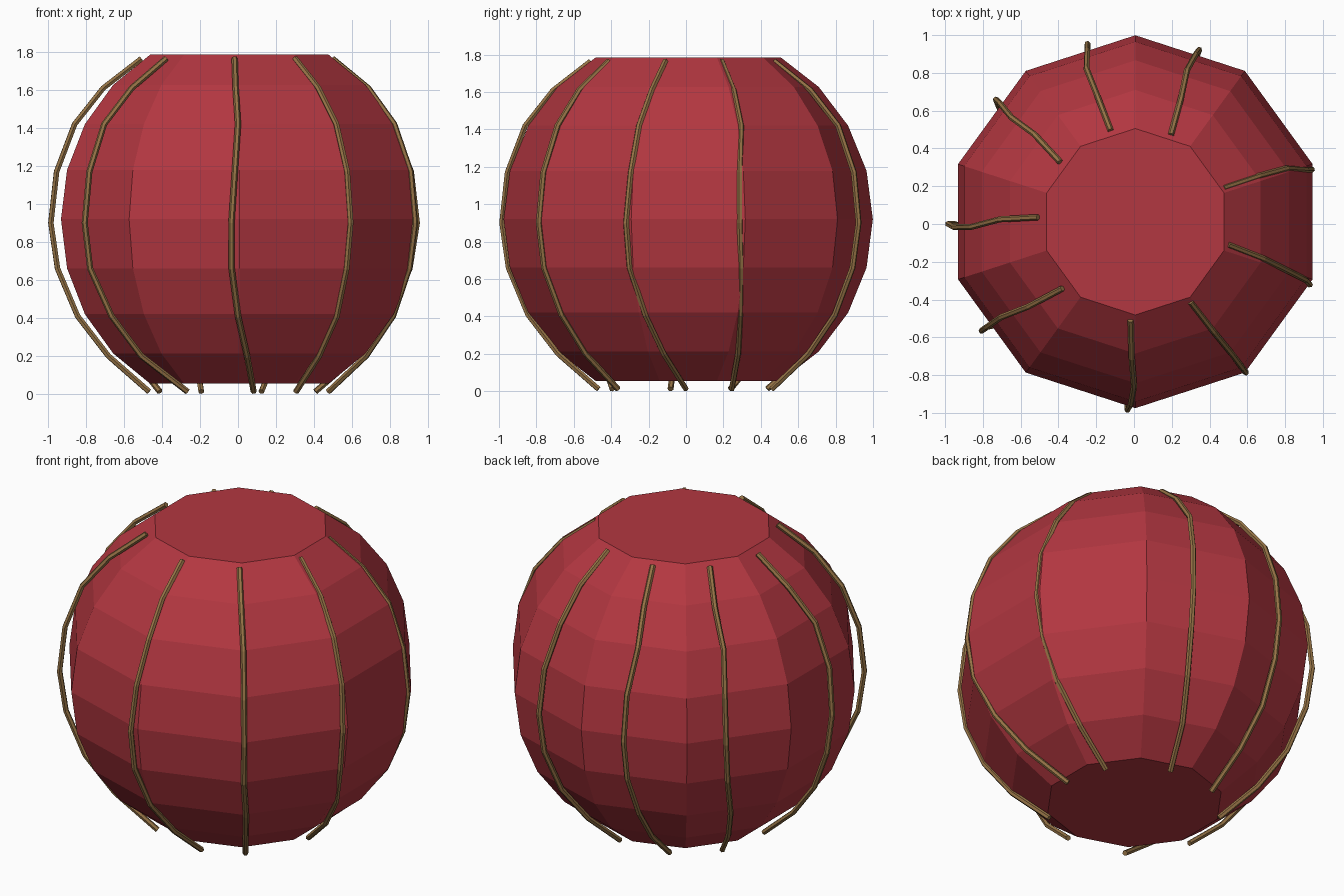
import bpy, bmesh
from math import sin, cos, radians

if "Cube" in bpy.data.objects:
    bpy.data.objects.remove(bpy.data.objects["Cube"])


def material(name, color):
    m = bpy.data.materials.new(name)
    m.diffuse_color = color
    m.use_nodes = True
    m.node_tree.nodes["Principled BSDF"].inputs["Base Color"].default_value = m.diffuse_color
    return m


red = material("red_paper", (0.45, 0.038, 0.052, 1))
tan = material("bamboo", (0.30, 0.17, 0.06, 1))

# Paper body: ten-sided sphere cut off at 60 degrees latitude, closed by flat caps
SIDES, CX, CY, CZ, R = 10, 0.007, 0.012, 0.92, 0.987
bm = bmesh.new()
rings = []
for lat in range(-60, 61, 15):
    a = radians(lat)
    r, z = R * cos(a), CZ + sin(a)
    rings.append([bm.verts.new((CX + r * cos(radians(90 + 36 * i)),
                                CY + r * sin(radians(90 + 36 * i)), z))
                  for i in range(SIDES)])
for lo, hi in zip(rings, rings[1:]):
    for i in range(SIDES):
        j = (i + 1) % SIDES
        bm.faces.new((lo[i], lo[j], hi[j], hi[i]))
bm.faces.new(rings[-1])
bm.faces.new(rings[0][::-1])
mesh = bpy.data.meshes.new("lantern_body")
bm.to_mesh(mesh)
bm.free()
mesh.materials.append(red)
bpy.context.collection.objects.link(bpy.data.objects.new("lantern_body", mesh))

# Bamboo ribs: shared (radius, height) profile, hand-bent angles from top to bottom
PROFILE = [(0.51, 1.765), (0.71, 1.61), (0.86, 1.42), (0.955, 1.17), (0.985, 0.9),
           (0.95, 0.66), (0.845, 0.41), (0.685, 0.2), (0.475, 0.012)]
RIBS = [
    (22, 21, 20, 17.5, 17, 18, 20, 24, 31),
    (67.5, 69.5, 71, 70, 69.5, 69.5, 70.5, 73, 75),
    (104, 106, 107, 105, 104.5, 105, 107, 109, 114),
    (140, 138, 139, 138, 138, 139, 142, 145, 150),
    (176, 178, 181, 181, 180, 180, 182, 185, 190),
    (222, 218, 215, 215, 215, 215, 218, 222, 236),
    (268, 269, 270, 269, 268, 268, 270, 274, 280),
    (306, 306.5, 307, 307, 307, 307, 308, 308.5, 310),
    (347.5, 345, 343, 342, 341, 341.5, 345, 350, 360),
]
for n, angles in enumerate(RIBS):
    curve = bpy.data.curves.new("rib_%d" % (n + 1), 'CURVE')
    curve.dimensions = '3D'
    curve.bevel_depth = 0.016
    curve.bevel_resolution = 1
    curve.use_fill_caps = True
    spline = curve.splines.new('POLY')
    spline.use_smooth = False
    spline.points.add(len(PROFILE) - 1)
    for p, (r, z), deg in zip(spline.points, PROFILE, angles):
        p.co = (r * cos(radians(deg)), r * sin(radians(deg)), z, 1)
    curve.materials.append(tan)
    bpy.context.collection.objects.link(bpy.data.objects.new(curve.name, curve))
